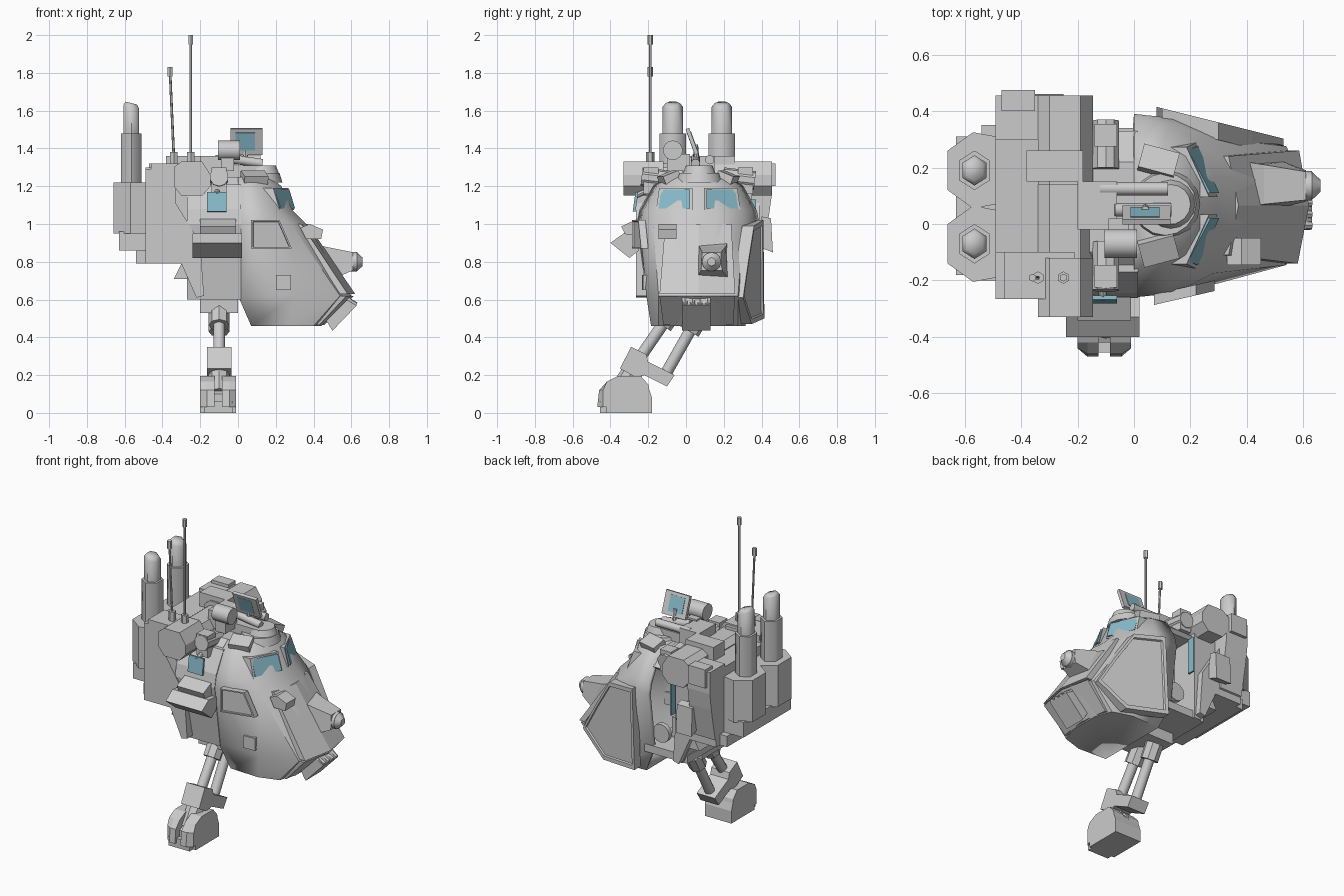
import bpy, bmesh, math
from mathutils import Vector, Matrix

if "Cube" in bpy.data.objects:
    bpy.data.objects.remove(bpy.data.objects["Cube"])

CY = 0.065  # centre line of the cabin
glass = bpy.data.materials.new("glass")
glass.diffuse_color = (0.25, 0.5, 0.6, 1)
glass.use_nodes = True
glass.node_tree.nodes["Principled BSDF"].inputs["Base Color"].default_value = glass.diffuse_color


def finish(name, bm, mat=None, smooth=0):
    bmesh.ops.recalc_face_normals(bm, faces=bm.faces)
    me = bpy.data.meshes.new(name)
    bm.to_mesh(me)
    bm.free()
    ob = bpy.data.objects.new(name, me)
    bpy.context.collection.objects.link(ob)
    if mat:
        me.materials.append(mat)
    if smooth:
        me.shade_smooth()
        me.set_sharp_from_angle(angle=math.radians(smooth))
    return ob


def loft(name, rings, mat=None, smooth=0, skip=None):
    # skip leaves one strip of side faces open
    bm = bmesh.new()
    rs = [[bm.verts.new(p) for p in r] for r in rings]
    n = len(rs[0])
    for a, b in zip(rs, rs[1:]):
        for i in range(n):
            if i != skip:
                j = (i + 1) % n
                bm.faces.new((a[i], a[j], b[j], b[i]))
    bm.faces.new(rs[0][::-1])
    bm.faces.new(rs[-1])
    return finish(name, bm, mat, smooth)


def prism_y(name, pts, y0, y1, mat=None):
    return loft(name, [[(x, y, z) for x, z in pts] for y in (y0, y1)], mat)


def prism_x(name, pts, x0, x1):
    return loft(name, [[(x, y, z) for y, z in pts] for x in (x0, x1)])


def prism_z(name, pts, z0, z1):
    return loft(name, [[(x, y, z) for x, y in pts] for z in (z0, z1)])


def box(name, x0, x1, y0, y1, z0, z1, rx=0, rz=0, mat=None):
    c = Vector(((x0 + x1) / 2, (y0 + y1) / 2, (z0 + z1) / 2))
    bm = bmesh.new()
    bmesh.ops.create_cube(bm, size=1)
    rot = Matrix.Rotation(math.radians(rz), 4, 'Z') @ Matrix.Rotation(math.radians(rx), 4, 'X')
    bm.transform(Matrix.Translation(c) @ rot @ Matrix.Diagonal((x1 - x0, y1 - y0, z1 - z0, 1)))
    return finish(name, bm, mat)


def rod(name, a, b, r, r2=None, n=12):
    a, b = Vector(a), Vector(b)
    d = b - a
    bm = bmesh.new()
    bmesh.ops.create_cone(bm, cap_ends=True, segments=n, radius1=r, radius2=r if r2 is None else r2, depth=d.length)
    bm.transform(Matrix.Translation((a + b) / 2) @ d.to_track_quat('Z', 'Y').to_matrix().to_4x4())
    return finish(name, bm, smooth=32 if n > 7 else 0)


def side_plate(name, pts, ybase, slope, t):
    # raised plate following the tapering side, with a recessed inner face
    cx = sum(p[0] for p in pts) / len(pts)
    cz = sum(p[1] for p in pts) / len(pts)
    s = math.copysign(1, t)
    rings = []
    for k, off in ((1, -abs(t) * 2.5), (1, 0), (0.9, 0), (0.88, -0.01)):
        ring = []
        for x, z in pts:
            X, Z = cx + (x - cx) * k, cz + (z - cz) * k
            ring.append((X, ybase + slope * (X - 0.1) + s * off, Z))
        rings.append(ring)
    loft(name, rings)


# hollow front cabin shell: horizontal sections as (x, half width), mirrored, open at the back
sections = {
    0.46: [(.07, .24), (.27, .25), (.40, .21), (.44, .10)],
    0.62: [(.0, .27), (.30, .275), (.54, .21), (.60, .07)],
    1.00: [(.0, .325), (.14, .31), (.28, .24), (.36, .10)],
    1.07: [(.0, .31), (.13, .29), (.22, .23), (.29, .10)],
    1.20: [(.0, .24), (.10, .22), (.18, .17), (.23, .08)],
    1.25: [(.0, .17), (.08, .15), (.13, .12), (.17, .06)],
}
shell = loft("cabin_shell", [[(x, CY - w, z) for x, w in s] + [(x, CY + w, z) for x, w in reversed(s)]
                             for z, s in sections.items()], smooth=32, skip=7)
wall = shell.modifiers.new("wall", 'SOLIDIFY')
wall.thickness = 0.025

# middle section with the open doorway on the +y side
box("cabin_floor", -.25, .06, -.2, .34, .6, .65)
prism_x("near_side_wall", [(-.205, .6), (-.262, 1), (-.245, 1.08), (-.17, 1.21), (-.12, 1.21), (-.22, 1), (-.17, .6)], -.27, .015)
prism_x("cabin_roof", [(-.19, 1.17), (-.1, 1.25), (.22, 1.25), (.33, 1.16), (.31, 1.14), (-.16, 1.14)], -.2, .015)
box("seat_base", -.19, -.02, -.06, .17, .65, .78)
box("seat_back", -.2, -.15, -.06, .17, .77, 1.06)
rod("door_wheel", (-.05, .3, .74), (-.05, .33, .74), .06)
box("inner_window", -.155, -.145, .32, .37, .9, 1.13, mat=glass)

# engine block
prism_y("engine_block", [(-.49, .86), (-.54, .86), (-.54, .79), (-.3, .79), (-.34, .71), (-.27, .71), (-.22, .6), (-.17, .6),
                         (-.17, 1.2), (-.3, 1.26), (-.49, 1.28)], -.2, .35)
for name, y0, y1 in (("near", -.265, -.17), ("far", .32, .39)):
    prism_y(name + "_engine_cheek", [(-.49, .79), (-.3, .79), (-.22, .61), (-.18, .62), (-.2, .9), (-.36, 1.16), (-.49, 1.16)], y0, y1)
prism_x("far_side_locker", [(.3, .8), (.4, .84), (.44, 1.05), (.455, 1.16), (.455, 1.3), (.3, 1.3)], -.49, -.33)
box("locker_lid", -.47, -.35, .4, .475, 1.2, 1.32)
prism_x("far_side_pouch", [(.38, .88), (.46, .85), (.45, 1.03), (.4, 1.04)], -.36, -.25)
box("near_side_locker", -.49, -.33, -.265, -.1, 1.1, 1.29)

# transverse roof bins with chamfered edges
bin_profile = [(-.34, 1.2), (-.34, 1.3), (-.3, 1.33), (-.19, 1.33), (-.145, 1.26), (-.145, 1.2), (-.19, 1.15), (-.3, 1.15)]
prism_y("near_roof_bin", bin_profile, -.33, -.12)
prism_y("far_roof_bin", bin_profile, .14, .455)
prism_y("middle_roof_bin", [(x, z - .03) for x, z in bin_profile], -.12, .14)
box("far_bin_lid", -.38, -.18, .15, .26, 1.27, 1.36)
box("antenna_shelf", -.46, -.21, -.265, -.1, 1.2, 1.32)

# exhaust housings and smooth six-sided stacks
def hexagon(x, y, r, z, tilt=0):
    pts = [(r * .9 * math.sin(i * math.pi / 3), r * math.cos(i * math.pi / 3)) for i in range(6)]
    return [(x + a, y + b, z - a * tilt) for a, b in pts]


for name, y in (("near", -.07), ("far", .19)):
    prism_z(name + "_exhaust_housing", [(-.49, y - .12), (-.57, y - .135), (-.66, y - .07), (-.66, y + .07),
                                        (-.57, y + .135), (-.49, y + .12)], .95, 1.22)
    x = -.565
    loft(name + "_exhaust_lower", [hexagon(x, y, .07, 1.0), hexagon(x, y, .07, 1.48)], smooth=65)
    loft(name + "_exhaust_upper", [hexagon(x, y, .054, 1.45), hexagon(x, y, .054, 1.62, .25),
                                   hexagon(x, y, .038, 1.64, .25)], smooth=65)
box("exhaust_step", -.63, -.49, -.18, .31, .86, .96)

# antennas
for name, x, tip, top in (("tall", -.25, -.25, 2.0), ("short", -.34, -.36, 1.83)):
    y = -.19
    rod(name + "_antenna_base", (x, y, 1.31), (x, y, 1.38), .022, n=6)
    rod(name + "_antenna_mast", (x, y, 1.36), (tip, y, top - .02), .007, n=6)
    rod(name + "_antenna_tip", (tip, y, top - .05), (tip, y, top), .014, n=6)

# side plates
side_plate("far_side_plate", [(.08, .5), (.35, .47), (.53, .61), (.42, .8), (.3, .99), (.1, 1.02)], .41, -.25, .025)
side_plate("near_side_plate", [(.07, .87), (.285, .87), (.22, 1.02), (.07, 1.02)], -.28, .23, -.015)
box("near_side_latch", .2, .28, -.23, -.18, .65, .73, rz=4)

# peaked nose plate, sponson, gun and headlight
def nose_ring(xs, ys, z, t):
    return [(x, y, z) for x, y in zip(xs, ys)] + [(x - t, y, z) for x, y in zip(xs[::-1], ys[::-1])]


loft("nose_plate", [nose_ring((.335, .37, .335), (-.11, CY, .24), 1.0, .03),
                    nose_ring((.58, .62, .585), (-.14, CY, .26), .63, .04)])
loft("gun_sponson", [[(.36, .05, .72), (.36, .23, .72), (.34, .23, .92), (.34, .05, .92)],
                     [(.53, .06, .72), (.53, .22, .72), (.46, .21, .88), (.46, .07, .88)],
                     [(.61, .08, .755), (.61, .19, .755), (.61, .185, .85), (.61, .085, .85)]])
rod("gun_barrel", (.55, .135, .8), (.63, .135, .8), .052)
rod("gun_tip", (.63, .135, .8), (.66, .135, .8), .05, .022)
prism_y("headlight", [(.33, .98), (.38, 1.0), (.45, .97), (.44, .92), (.36, .92)], -.145, -.05)

# peaked chin plate, intake and nozzles
loft("chin_plate", [nose_ring((.43, .455, .43), (-.12, CY, .25), .465, .04),
                    nose_ring((.575, .615, .575), (-.14, CY, .26), .62, .04)])
prism_y("chin_intake", [(.46, .5), (.5, .435), (.63, .57), (.58, .62)], -.02, .13)
for i in range(4):
    y = -.005 + i * .04
    rod(f"chin_nozzle_{i}", (.54, y, .62), (.625, y, .57), .016, n=8)

# windscreens with frames and roof hatches
quad = [(.3, .04, 1.08), (.225, .215, 1.08), (.19, .2, 1.185), (.27, .04, 1.185)]
for name, s in (("near", -1), ("far", 1)):
    def shift(d, k):
        return [(x + d, CY + s * (.13 + (y - .13) * k), 1.13 + (z - 1.13) * k) for x, y, z in quad]
    loft(name + "_windscreen_frame", [shift(-.06, 1.1), shift(-.004, 1.1)])
    loft(name + "_windscreen", [shift(-.03, .95), shift(.002, .95)], glass)
    box(name + "_roof_hatch", .02, .15, CY + s * .15 - .045, CY + s * .15 + .045, 1.2, 1.27, rx=-s * 22, rz=-s * 15)
    # shoulder linkage beside the roof
    y0, y1 = sorted((CY + s * .13, CY + s * .3))
    rod(name + "_shoulder_joint", (-.1, y0, 1.25), (-.1, y1, 1.23), .05, n=10)
    box(name + "_shoulder_block", -.14, -.06, CY + s * .25 - .04, CY + s * .25 + .04, 1.16, 1.3)

# roof cupola and weapons
rod("cupola_ring", (.11, .07, 1.22), (.11, .07, 1.27), .125, .11, n=16)
rod("cupola_dome", (.13, .07, 1.26), (.13, .07, 1.31), .09, .07, n=16)
box("cupola_mount", -.12, .15, .0, .13, 1.24, 1.31)
box("weapon_block", -.2, -.06, -.02, .15, 1.24, 1.36)
rod("twin_barrel_upper", (-.12, .125, 1.34), (.12, .125, 1.34), .024)
rod("twin_barrel_lower", (-.07, .05, 1.35), (.13, .05, 1.32), .024)
rod("sensor_can", (-.105, -.07, 1.39), (.01, -.07, 1.39), .052, n=14)
box("sensor_bracket", -.09, -.02, -.1, .02, 1.28, 1.37)
rod("sight_post", (.04, .06, 1.3), (.04, .05, 1.42), .014, n=8)

# tilted sight screen, glass showing on both faces
box("sight_frame", -.04, .13, .022, .042, 1.365, 1.51, rx=20)
box("sight_glass", -.012, .09, .02, .044, 1.39, 1.49, rx=20, mat=glass)

# side screen and tilted side tray
box("side_screen", -.165, -.06, -.275, -.26, 1.065, 1.17, rx=-8, mat=glass)
rod("side_screen_arm", (-.11, -.2, 1.18), (-.11, -.265, 1.15), .015, n=8)
prism_x("side_tray", [(-.4, .9), (-.33, .95), (-.25, .94), (-.25, .86), (-.3, .82)], -.24, .02)
box("tray_cover", -.2, -.01, -.33, -.24, .93, 1.01, rx=25)

# hip, twin struts, ankle and foot
box("hip_block", -.2, 0, -.12, .12, .53, .62)
for name, a, b in (("outer", (-.1, -.06, .56), (-.1, -.28, .24)), ("inner", (-.1, .07, .52), (-.1, -.1, .22))):
    A, B = Vector(a), Vector(b)
    rod(name + "_strut_socket", A, A.lerp(B, .3), .055, n=8)
    rod(name + "_leg_strut", A, B, .031)
prism_x("ankle_block", [(-.35, .235), (-.29, .35), (-.21, .31), (-.2, .27), (-.06, .2), (-.1, .14), (-.22, .2), (-.27, .19)], -.165, -.035)
rod("ankle_pin", (-.1, -.27, .24), (-.1, -.36, .1), .055, n=8)
prism_x("foot", [(-.42, 0), (-.42, .1), (-.36, .13), (-.23, .17), (-.2, .14), (-.18, .08), (-.18, 0)], -.2, -.01)
for name, x0, x1, x2 in (("left", -.2, -.165, -.125), ("right", -.01, -.045, -.085)):
    cheek = [(-.47, .03), (-.46, .12), (-.42, .165), (-.36, .195), (-.24, .195), (-.2, .15), (-.18, .05)]
    loft(name + "_foot_cheek", [[(x, max(y, lim), z) for y, z in cheek] for x, lim in ((x0, -.44), (x1, -.47), (x2, -.47))])
box("toe_sill", -.18, -.03, -.455, -.4, 0, .06)
